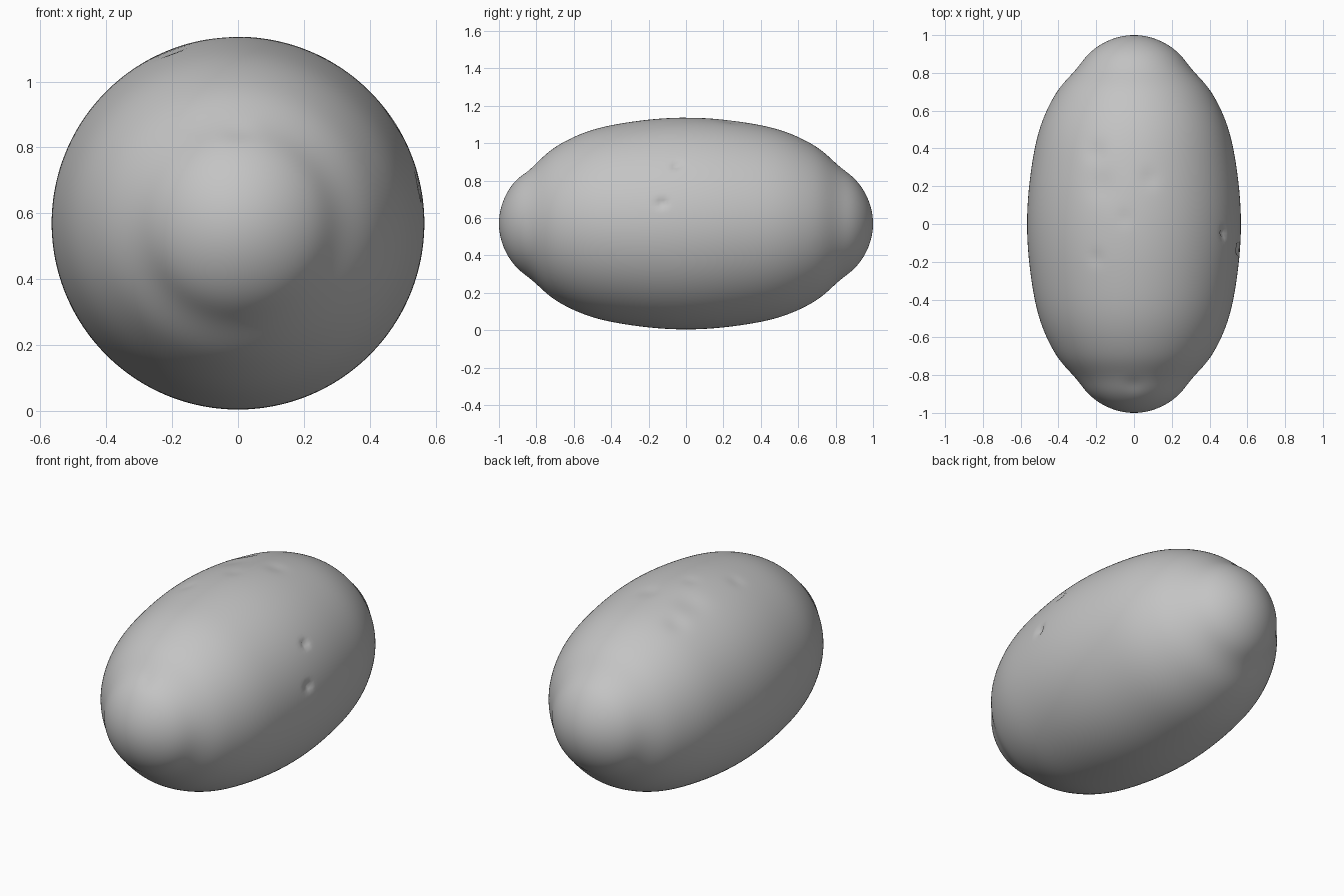
import bpy
import bmesh
import math
from mathutils import Matrix, Vector

cube = bpy.data.objects.get("Cube")
if cube:
    bpy.data.objects.remove(cube, do_unlink=True)

RADIUS = 0.566


def make_material(name, rgb):
    mat = bpy.data.materials.new(name)
    mat.use_nodes = True
    color = (*rgb, 1.0)
    mat.diffuse_color = color
    mat.node_tree.nodes["Principled BSDF"].inputs["Base Color"].default_value = color
    return mat


def bump(distance, width):
    return math.exp(-(distance / width) ** 2)


def side_point(y, z):
    """Point on the left flank at a given y and offset from the axis."""
    return Vector((math.sqrt(RADIUS ** 2 * (1 - y * y) - z * z), y, z))


def top_point(x, y):
    """Point on the upper surface at a given x and y."""
    return Vector((x, y, math.sqrt(RADIUS ** 2 * (1 - y * y) - x * x)))


# Small pits and shallow dimples: centre, width, depth
dents = [
    (side_point(-0.13, 0.11), 0.022, 0.022),
    (side_point(-0.05, 0.31), 0.02, 0.02),
    (top_point(0.08, 0.24), 0.05, 0.006),
    (top_point(-0.05, 0.03), 0.04, 0.004),
    (top_point(-0.2, -0.18), 0.04, 0.005),
    (top_point(-0.17, 0.2), 0.08, 0.008),
    (top_point(-0.2, 0.38), 0.06, 0.008),
    (top_point(0.0, -0.86), 0.05, 0.005),
]

# Egg-shaped body lying along y, with a soft shoulder near each rounded tip
bm = bmesh.new()
bmesh.ops.create_uvsphere(bm, u_segments=192, v_segments=128, radius=1.0)
bmesh.ops.rotate(bm, verts=bm.verts, cent=(0, 0, 0),
                 matrix=Matrix.Rotation(math.pi / 2, 3, "X"))
for v in bm.verts:
    end = abs(v.co.y)
    fullness = RADIUS * (1 + 0.022 * bump(end - 0.55, 0.2)
                         - 0.06 * bump(end - 0.83, 0.08))
    v.co.x *= fullness
    v.co.z *= fullness
    inward = -Vector((v.co.x, v.co.y * RADIUS ** 2, v.co.z)).normalized()
    depth = sum(d * bump((v.co - c).length, w) for c, w, d in dents)
    v.co += inward * depth
    v.co.z += 0.57
mesh = bpy.data.meshes.new("body")
bm.to_mesh(mesh)
bm.free()
body = bpy.data.objects.new("body", mesh)
bpy.context.collection.objects.link(body)
mesh.materials.append(make_material("plain grey", (0.55, 0.55, 0.55)))

# Smooth shading
bpy.context.view_layer.objects.active = body
body.select_set(True)
bpy.ops.object.shade_smooth()
